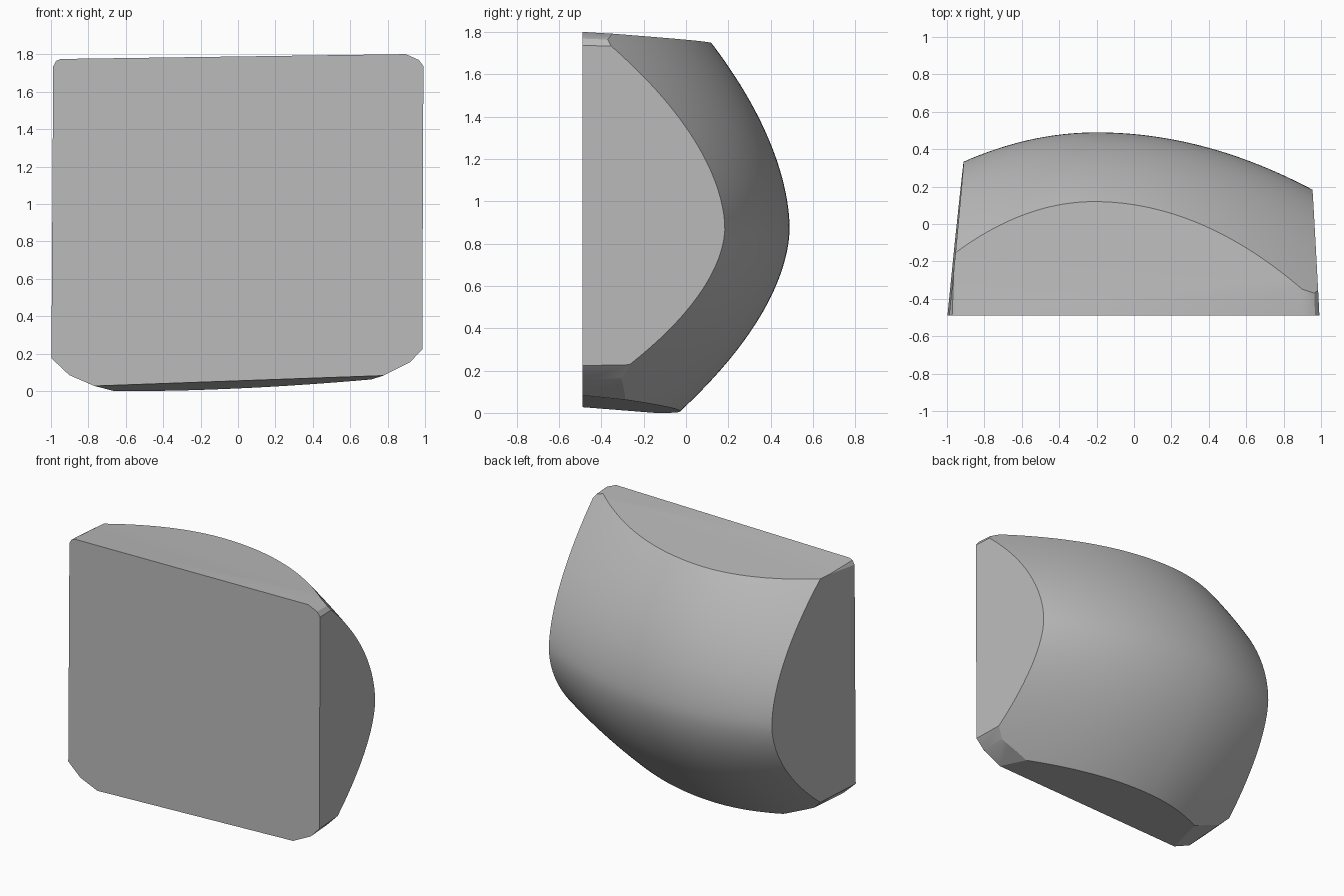
import bpy, bmesh, math
from mathutils import Vector

if "Cube" in bpy.data.objects:
    bpy.data.objects.remove(bpy.data.objects["Cube"])


# Bulging back surface: drop grows away from an off-centre crown
def back_y(x, z):
    t, s = x + 0.2, z - 0.85
    a = (0.31 if t < 0 else 0.23) * t * t
    b = (0.47 if s > 0 else 0.67) * abs(s) ** 1.8
    return 0.49 - a - b - 1.4 * a * b


# Cut with a plane, discard the side the normal points to, and cap the hole
def cut(bm, co, no):
    geom = bm.verts[:] + bm.edges[:] + bm.faces[:]
    res = bmesh.ops.bisect_plane(bm, geom=geom, dist=1e-5, plane_co=Vector(co),
                                 plane_no=Vector(no).normalized(), clear_outer=True)
    edges = [e for e in bm.edges if e.is_boundary]
    if edges:
        bmesh.ops.holes_fill(bm, edges=edges, sides=0)


bm = bmesh.new()
N = 56
grid = [[None] * (N + 1) for _ in range(N + 1)]
for i in range(N + 1):
    for j in range(N + 1):
        x, z = -1.05 + 2.1 * i / N, -0.1 + 1.95 * j / N
        grid[i][j] = bm.verts.new((x, back_y(x, z), z))
for i in range(N):
    for j in range(N):
        bm.faces.new((grid[i][j], grid[i][j + 1], grid[i + 1][j + 1], grid[i + 1][j]))

# Walls running forward from the rim of the bulge
rim = [e for e in bm.edges if e.is_boundary]
ext = bmesh.ops.extrude_edge_only(bm, edges=rim)
for v in ext["geom"]:
    if isinstance(v, bmesh.types.BMVert):
        v.co.y = -1.5

# Flat front, slightly tapered sides, top and bottom
cut(bm, (0, -0.49, 0), (0, -1, 0))
cut(bm, (-0.993, -0.49, 0.9), (-1, 0.10, 0.006))
cut(bm, (0.988, -0.49, 0.9), (1, 0.05, -0.004))
cut(bm, (0, -0.49, 1.765), (-0.014, 0.06, 1))
cut(bm, (-0.73, -0.49, 0.005), (0.036, -0.09, -1))

# Worn corners, each given by two points (x, z) of the front outline
corners = [((-0.76, 0.0), (-0.91, 0.065)), ((-0.89, 0.05), (-0.985, 0.14)),
           ((0.80, 0.07), (0.93, 0.135)), ((0.91, 0.12), (0.99, 0.205)),
           ((0.99, 1.715), (0.965, 1.75)), ((0.97, 1.745), (0.88, 1.785)),
           ((-0.93, 1.76), (-0.975, 1.74)), ((-0.97, 1.745), (-0.995, 1.70))]
for (x0, z0), (x1, z1) in corners:
    n = Vector((z1 - z0, 0, x0 - x1))
    if n.dot(Vector((x0, 0, z0 - 0.9))) < 0:
        n = -n
    n.normalize()
    n.y = 0.05
    cut(bm, (x0, -0.49, z0), n)

bmesh.ops.remove_doubles(bm, verts=bm.verts[:], dist=0.0005)
bmesh.ops.recalc_face_normals(bm, faces=bm.faces[:])
low = min(v.co.z for v in bm.verts)
for v in bm.verts:
    v.co.z -= low

me = bpy.data.meshes.new("stone_block")
bm.to_mesh(me)
bm.free()
block = bpy.data.objects.new("stone_block", me)
bpy.context.collection.objects.link(block)

# Single grey stone colour
mat = bpy.data.materials.new("stone grey")
mat.diffuse_color = (0.5, 0.5, 0.5, 1)
mat.use_nodes = True
mat.node_tree.nodes["Principled BSDF"].inputs["Base Color"].default_value = mat.diffuse_color
me.materials.append(mat)

bpy.context.view_layer.objects.active = block
block.select_set(True)
bpy.ops.object.shade_smooth_by_angle(angle=math.radians(25))
